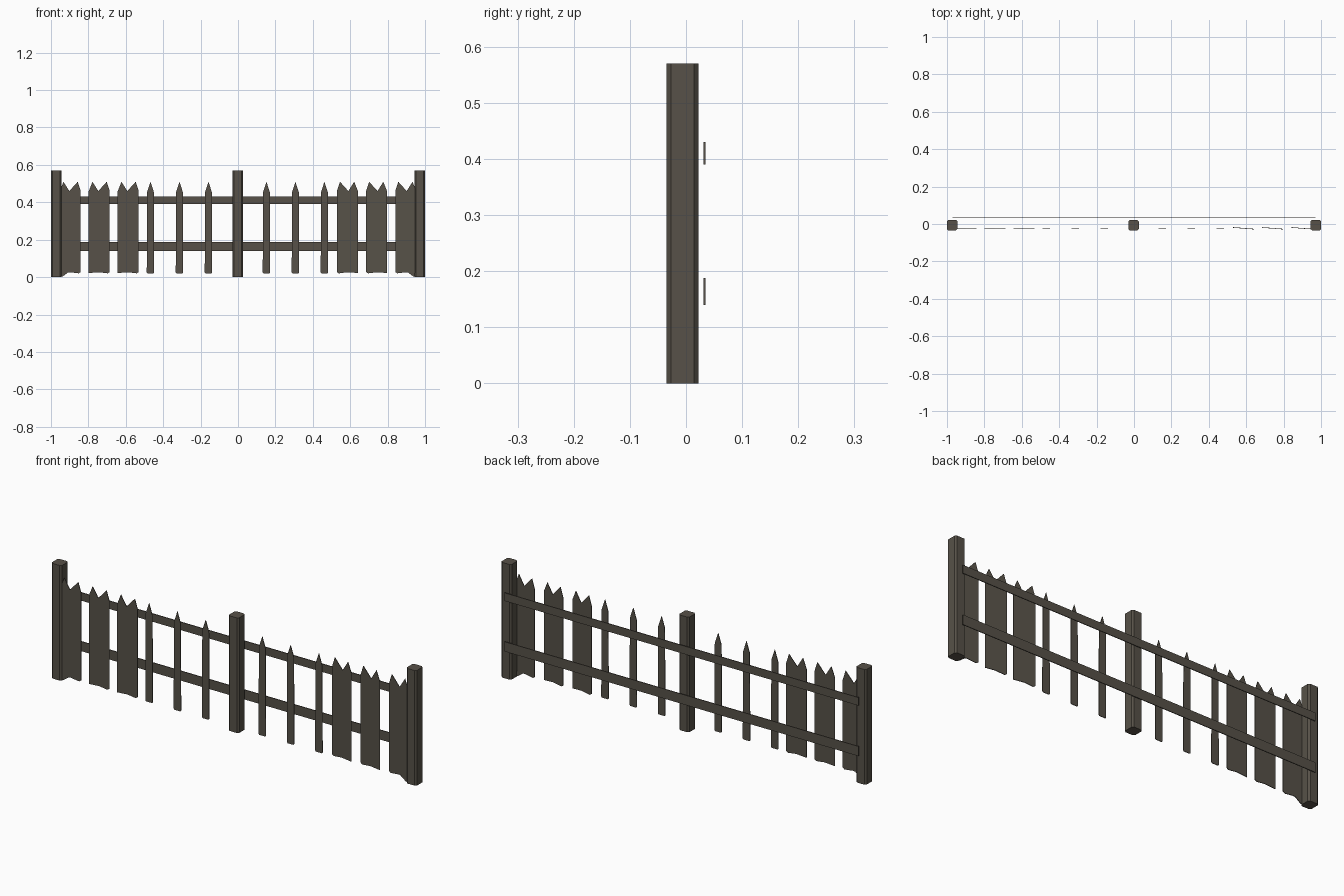
import bpy, bmesh

if "Cube" in bpy.data.objects:
    bpy.data.objects.remove(bpy.data.objects["Cube"])

wood = bpy.data.materials.new("weathered_wood")
wood.diffuse_color = (0.095, 0.083, 0.065, 1)
wood.use_nodes = True
wood.node_tree.nodes["Principled BSDF"].inputs["Base Color"].default_value = wood.diffuse_color


def finish(bm, name):
    bmesh.ops.recalc_face_normals(bm, faces=bm.faces)
    me = bpy.data.meshes.new(name)
    bm.to_mesh(me)
    bm.free()
    me.materials.append(wood)
    ob = bpy.data.objects.new(name, me)
    bpy.context.collection.objects.link(ob)
    return ob


def box(name, x0, x1, y0, y1, z0, z1, chamfer=0.0):
    bm = bmesh.new()
    bmesh.ops.create_cube(bm, size=1)
    for v in bm.verts:
        v.co.x = x0 if v.co.x < 0 else x1
        v.co.y = y0 if v.co.y < 0 else y1
        v.co.z = z0 if v.co.z < 0 else z1
    if chamfer:
        upright = [e for e in bm.edges
                   if abs(e.verts[0].co.z - e.verts[1].co.z) > 0.1]
        bmesh.ops.bevel(bm, geom=upright, offset=chamfer, segments=1,
                        affect='EDGES')
    return finish(bm, name)


def board(name, outline, y, slant=0.0, thick=0.003):
    """Thin board from an x/z outline, leaning in y across its width."""
    x_mid = sum(p[0] for p in outline) / len(outline)
    bm = bmesh.new()
    face = bm.faces.new([bm.verts.new((x, y + slant * (x - x_mid), z))
                         for x, z in outline])
    ext = bmesh.ops.extrude_face_region(bm, geom=[face], use_keep_orig=True)
    for v in ext["geom"]:
        if isinstance(v, bmesh.types.BMVert):
            v.co.y += thick
    return finish(bm, name)


# Square posts with chamfered upright edges
for name, x in (("left_post", -0.972), ("middle_post", -0.002), ("right_post", 0.972)):
    box(name, x - 0.028, x + 0.028, -0.035, 0.022, 0, 0.57, 0.008)

# Flat rails behind the posts
for name, z0, z1 in (("lower_rail", 0.14, 0.188), ("upper_rail", 0.39, 0.43)):
    box(name, -0.97, 0.97, 0.031, 0.035, z0, z1)

# Narrow pointed pickets
for i, x in enumerate((-0.468, -0.313, -0.158, 0.152, 0.307, 0.462)):
    w = 0.02
    board(f"narrow_picket_{i + 1}",
          [(x - w, 0.025), (x - w + 0.004, 0.02), (x + w - 0.004, 0.02),
           (x + w, 0.025), (x + w - 0.002, 0.455), (x, 0.51), (x - w + 0.002, 0.455)],
          -0.028)

# Wide pickets with two uneven points
for i, x in enumerate((-0.897, -0.742, -0.587, 0.585, 0.741, 0.897)):
    w = 0.056
    outline = [(-w, 0.022), (0.0, 0.026), (w - 0.01, 0.02), (w, 0.027),
               (w, 0.46), (w - 0.016, 0.51), (-0.005, 0.46),
               (-w + 0.02, 0.51), (-w, 0.46)]
    if i > 2:
        outline = [(-a, z) for a, z in outline]
    board(f"wide_picket_{i + 1}", [(x + a, z) for a, z in outline],
          -0.027 if i < 3 else -0.024, 0.0 if i < 3 else -0.08)

# Splintered feet running into the end posts
for side, name in ((-1, "left_splinter"), (1, "right_splinter")):
    board(name, [(side * 0.95, 0.002), (side * 0.937, 0.004),
                 (side * 0.91, 0.024), (side * 0.95, 0.03)], -0.027)
